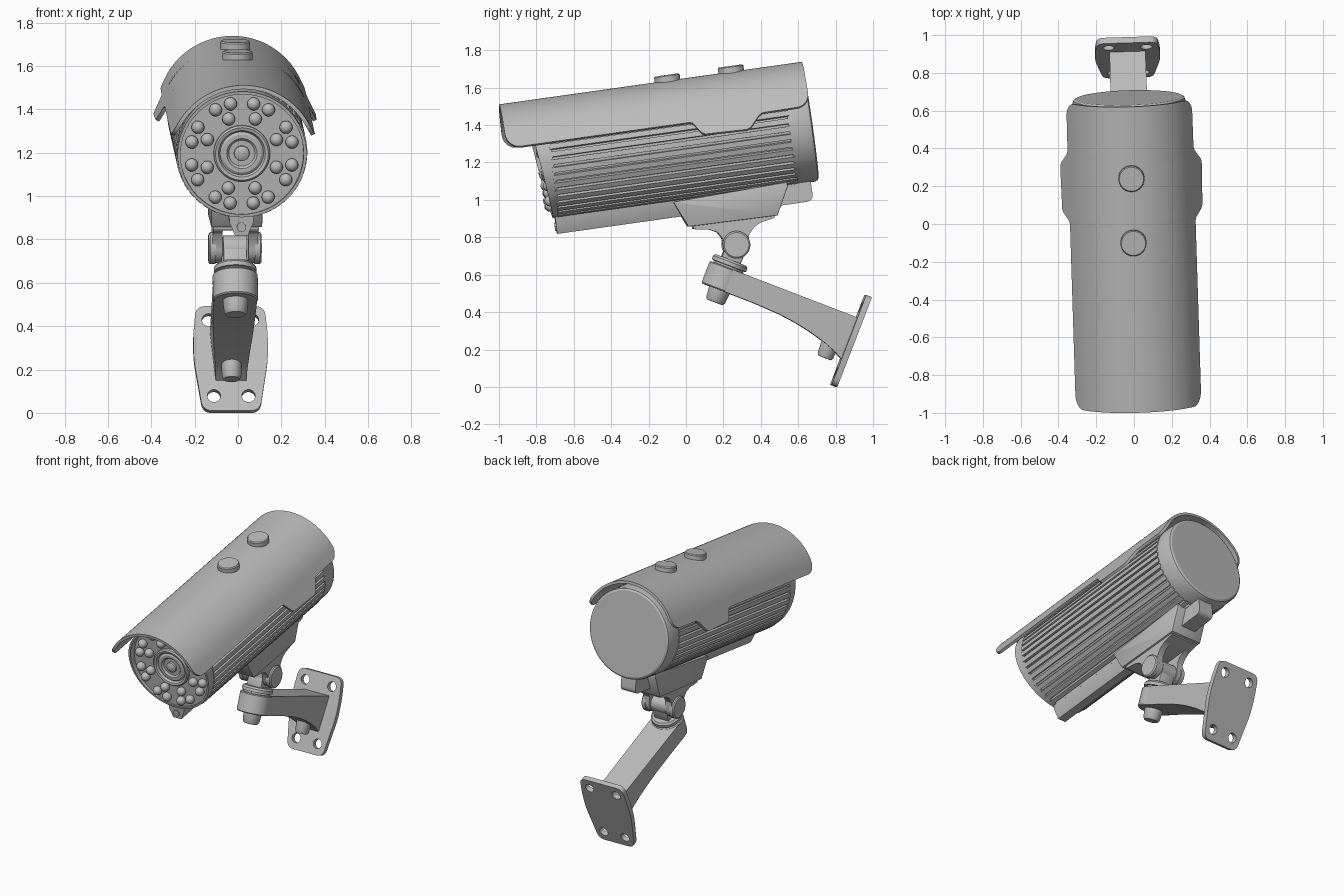
import bpy, bmesh, math
from mathutils import Matrix, Vector

if "Cube" in bpy.data.objects:
    bpy.data.objects.remove(bpy.data.objects["Cube"], do_unlink=True)

grey = bpy.data.materials.new("plain_grey")
grey.use_nodes = True
grey.diffuse_color = (0.5, 0.5, 0.5, 1)
grey.node_tree.nodes["Principled BSDF"].inputs["Base Color"].default_value = (0.5, 0.5, 0.5, 1)

T = Matrix.Translation
def R(deg, axis):
    return Matrix.Rotation(math.radians(deg), 4, axis)

# Frames: the whole model is slightly yawed; camera and arm are each tilted
BASE = T((-0.006, 0, 0)) @ R(1.8, 'Z')
CAM = BASE @ R(8, 'X') @ T((0, 0, 1.29))              # y along the barrel
ARM = BASE @ T((0, 0.204, 0.583)) @ R(-21, 'X')       # y along the arm
ALONG_Y, ALONG_X = R(-90, 'X'), R(90, 'Y')
parts = []

def add(name, data, M):
    ob = bpy.data.objects.new(name, data)
    ob.matrix_world = M
    data.materials.append(grey)
    bpy.context.collection.objects.link(ob)
    parts.append(ob)
    return ob

def finish(name, bm, M):
    bmesh.ops.recalc_face_normals(bm, faces=bm.faces)
    me = bpy.data.meshes.new(name)
    bm.to_mesh(me)
    bm.free()
    return add(name, me, M)

def skin(name, rings, M, closed=True, caps=True):
    """Join rows of points with quads, with optional end caps."""
    bm = bmesh.new()
    rows = [[bm.verts.new(p) for p in ring] for ring in rings]
    n = len(rows[0])
    for a, b in zip(rows, rows[1:]):
        for i in range(n if closed else n - 1):
            j = (i + 1) % n
            bm.faces.new((a[i], a[j], b[j], b[i]))
    if caps:
        bm.faces.new(rows[0])
        bm.faces.new(rows[-1])
    return finish(name, bm, M)

def side_prism(name, pts, M, x0, x1, bevel=0):
    ob = skin(name, [[(x, p[0], p[1]) for p in pts] for x in (x0, x1)], M)
    if bevel:
        m = ob.modifiers.new("bevel", 'BEVEL')
        m.width, m.segments = bevel, 2
    return ob

def lathe(name, prof, M, seg=48):
    """Turn (radius, height) pairs about local z."""
    rings = [[(max(r, 1e-4) * math.cos(2 * math.pi * i / seg),
               max(r, 1e-4) * math.sin(2 * math.pi * i / seg), z) for i in range(seg)]
             for r, z in prof]
    return skin(name, rings, M)

def rounded(pts, rad, n=6):
    out = []
    for i, p in enumerate(pts):
        p, a, b = Vector(p), Vector(pts[i - 1]), Vector(pts[(i + 1) % len(pts)])
        s, e = p + (a - p).normalized() * rad, p + (b - p).normalized() * rad
        for k in range(n + 1):
            t = k / n
            out.append(s * (1 - t) ** 2 + p * 2 * t * (1 - t) + e * t * t)
    return out

# ---- Finned barrel
FINS, gear = 44, []
for i in range(FINS):
    for f, r in ((-0.33, 0.303), (0.33, 0.303), (0.36, 0.282), (0.64, 0.282)):
        a = 2 * math.pi * (i + f) / FINS
        gear.append((r * math.cos(a), r * math.sin(a)))
skin("finned_barrel", [[(x, y, z) for x, z in gear] for y in (-0.555, 0.74)], CAM)
lathe("rear_cap", [(0, 0.73), (0.299, 0.73), (0.299, 0.838), (0.294, 0.85), (0.282, 0.857),
                   (0, 0.857)], CAM @ ALONG_Y, 64)

# ---- Slanted front bezel, recessed face and lens
bezel = lathe("front_bezel", [(0.298, -0.545), (0.298, -0.6), (0.284, -0.6), (0.284, -0.545),
                              (0.298, -0.545)], CAM @ ALONG_Y, 64)
for v in bezel.data.vertices:                    # local y points down here
    if v.co.z < -0.59:
        v.co.z = -0.615 + 0.12 * v.co.y
lathe("face_plate", [(0, -0.55), (0.286, -0.55), (0.286, -0.572), (0, -0.572)], CAM @ ALONG_Y, 64)
lathe("lens", [(0, -0.56), (0.13, -0.56), (0.13, -0.59), (0.122, -0.598), (0.108, -0.594),
               (0.1, -0.58), (0.088, -0.588), (0.07, -0.588), (0.06, -0.577), (0.036, -0.577),
               (0.034, -0.588), (0.02, -0.596), (0, -0.598)], CAM @ ALONG_Y)

# ---- Ring of infrared lamps, repeated in each quadrant
bm = bmesh.new()
for sx in (-1, 1):
    for sz in (-1, 1):
        for r, deg in ((0.237, 13), (0.237, 31), (0.237, 59), (0.237, 77), (0.172, 21), (0.172, 68)):
            a = math.radians(deg)
            bmesh.ops.create_uvsphere(bm, u_segments=16, v_segments=10, radius=0.03, matrix=T(
                (sx * r * math.sin(a), -0.585, sz * r * math.cos(a))))
finish("lamps", bm, CAM)

# ---- Sun shield: arc on top, straight flared sides, rounded corners, side flaps
SR, S0 = 0.336, math.radians(62)
H0 = SR * math.cos(S0)

def reach(h):
    return SR * math.acos(h / SR) if h > H0 else SR * S0 + (H0 - h) / math.sin(S0)

def on_shield(s):
    a, over = min(abs(s) / SR, S0), max(abs(s) - SR * S0, 0)
    x = SR * math.sin(a) + over * math.cos(S0)
    return math.copysign(x, s), SR * math.cos(a) - over * math.sin(S0)

def corner(u, rad, sign):
    out = []
    for k in range(8):
        t = math.pi / 2 * k / 7
        out.append((u + sign * rad * (1 - math.cos(t)), 0.105 + rad * (1 - math.sin(t))))
    return out

edge = corner(-0.78, 0.075, 1)
edge += [(0.205, 0.105), (0.222, 0.098), (0.262, 0.042), (0.28, 0.032), (0.505, 0.026),
         (0.525, 0.034), (0.578, 0.092), (0.6, 0.103)]
edge += corner(0.856, 0.07, -1)[::-1]
rings = []
for u, h in edge:
    S = reach(h)
    pts = [on_shield(S * (k / 24 - 1)) for k in range(49)]
    rings.append([(x, u, z) for x, z in pts])
shield = skin("sun_shield", rings, CAM, closed=False, caps=False)
m = shield.modifiers.new("thickness", 'SOLIDIFY')
m.thickness, m.offset = 0.018, 0
for i, u in enumerate((0.13, 0.474)):
    lathe(f"shield_screw_{i + 1}", [(0, 0.28), (0.069, 0.28), (0.069, 0.37), (0.064, 0.376),
                                    (0, 0.376)], CAM @ T((0, u, 0)), 32)

# ---- Rail under the barrel
rail = [(-0.06, -0.26), (-0.055, -0.325), (-0.03, -0.384), (0.03, -0.384), (0.055, -0.325), (0.06, -0.26)]
skin("under_rail", [[(x, y, z) for x, z in rail] for y in (-0.569, 0.2)], CAM)
lathe("rail_screw", [(0, -0.576), (0.022, -0.576), (0.022, -0.55), (0, -0.55)],
      CAM @ T((0, 0, -0.345)) @ ALONG_Y, 20)
side_prism("rail_rear_block", rounded([(0.5, -0.25), (0.5, -0.4), (0.812, -0.4), (0.812, -0.25)], 0.04),
           CAM, -0.055, 0.055)

# ---- Mounting bracket and yoke
side_prism("body_bracket", [(0.068, -0.3), (0.068, -0.305), (0.129, -0.443), (0.609, -0.45),
                            (0.684, -0.305), (0.684, -0.28)], CAM, -0.118, 0.118, 0.006)
PU, PH = 0.37, -0.575                            # hinge centre
yoke = [(0.154, -0.44), (0.154, -0.46), (0.235, -0.472), (0.28, -0.495), (0.3, -0.53)]
yoke += [(PU - 0.068 * math.cos(a), PH - 0.068 * math.sin(a))
         for a in (math.pi * k / 12 for k in range(13))]
yoke += [(0.445, -0.53), (0.475, -0.495), (0.52, -0.472), (0.592, -0.46), (0.592, -0.44)]
for side, s in (("left", 1), ("right", -1)):
    side_prism(f"yoke_{side}", yoke, CAM, s * 0.06, s * 0.105)
    lathe(f"hinge_knob_{side}", [(0, 0.09), (0.074, 0.09), (0.074, 0.115), (0.066, 0.122), (0, 0.122)],
          CAM @ T((0, PU, PH)) @ R(s * 90, 'Y'), 32)
side_prism("yoke_base", [(0.154, -0.43), (0.154, -0.46), (0.235, -0.474), (0.52, -0.474),
                         (0.592, -0.46), (0.592, -0.43)], CAM, -0.105, 0.105)

# ---- Swivel on top of the arm
lathe("hinge_knuckle", [(0, -0.055), (0.06, -0.055), (0.06, 0.055), (0, 0.055)],
      ARM @ T((0, 0, 0.188)) @ ALONG_X, 32)
side_prism("swivel_neck", [(-0.055, 0.08), (0.055, 0.08), (0.055, 0.19), (-0.055, 0.19)],
           ARM, -0.055, 0.055, 0.008)
lathe("swivel_disc", [(0, 0.05), (0.085, 0.05), (0.085, 0.068), (0.098, 0.07), (0.098, 0.09),
                      (0.088, 0.102), (0, 0.102)], ARM)
lathe("arm_collar", [(0, -0.07), (0.098, -0.07), (0.104, -0.064), (0.104, 0.052), (0.098, 0.058),
                     (0, 0.058)], ARM)

def bolt(name, y, top, bottom, r):
    lathe(name, [(0, top), (r, top), (r * 0.88, bottom + 0.012), (r * 0.74, bottom), (0, bottom)],
          ARM @ T((0, y, 0)), 32)
bolt("swivel_bolt", 0, -0.06, -0.14, 0.06)
bolt("wall_bolt", 0.655, -0.1, -0.207, 0.05)

# ---- Arm, deepening in a curve towards the wall: (y, z, half width)
arm = [(0, 0.057, 0.1), (0.745, 0.057, 0.095), (0.745, -0.185, 0.07), (0.69, -0.155, 0.073),
       (0.62, -0.13, 0.078), (0.532, -0.106, 0.084), (0.44, -0.088, 0.09), (0.35, -0.077, 0.094),
       (0.2, -0.07, 0.098), (0, -0.069, 0.1)]
skin("arm", [[(s * w, y, z) for y, z, w in arm] for s in (-1, 1)], ARM)

# ---- Wall plate with four holes
plate = bpy.data.curves.new("wall_plate", 'CURVE')
plate.dimensions, plate.fill_mode, plate.extrude = '2D', 'BOTH', 0.0165
outline = rounded([(-0.158, 0.258), (0.158, 0.258), (0.172, 0.12), (0.172, 0.0), (0.132, -0.258),
                   (-0.132, -0.258), (-0.172, 0.0), (-0.172, 0.12)], 0.045)
loops = [outline]
for x, v in ((0.1, 0.19), (-0.1, 0.19), (0.08, -0.185), (-0.08, -0.185)):
    loops.append([(x + 0.031 * math.cos(2 * math.pi * k / 24), v + 0.031 * math.sin(2 * math.pi * k / 24))
                  for k in range(24)])
for loop in loops:
    sp = plate.splines.new('POLY')
    sp.points.add(len(loop) - 1)
    for p, co in zip(sp.points, loop):
        p.co = (co[0], co[1], 0, 1)
    sp.use_cyclic_u = True
add("wall_plate", plate, ARM @ T((0, 0.754, -0.072)) @ R(90, 'X'))

# ---- Turn everything into plain meshes and smooth the curved faces
bpy.ops.object.select_all(action='DESELECT')
for ob in parts:
    ob.select_set(True)
bpy.context.view_layer.objects.active = parts[0]
bpy.ops.object.convert(target='MESH')
bpy.ops.object.shade_smooth_by_angle(angle=math.radians(30))
